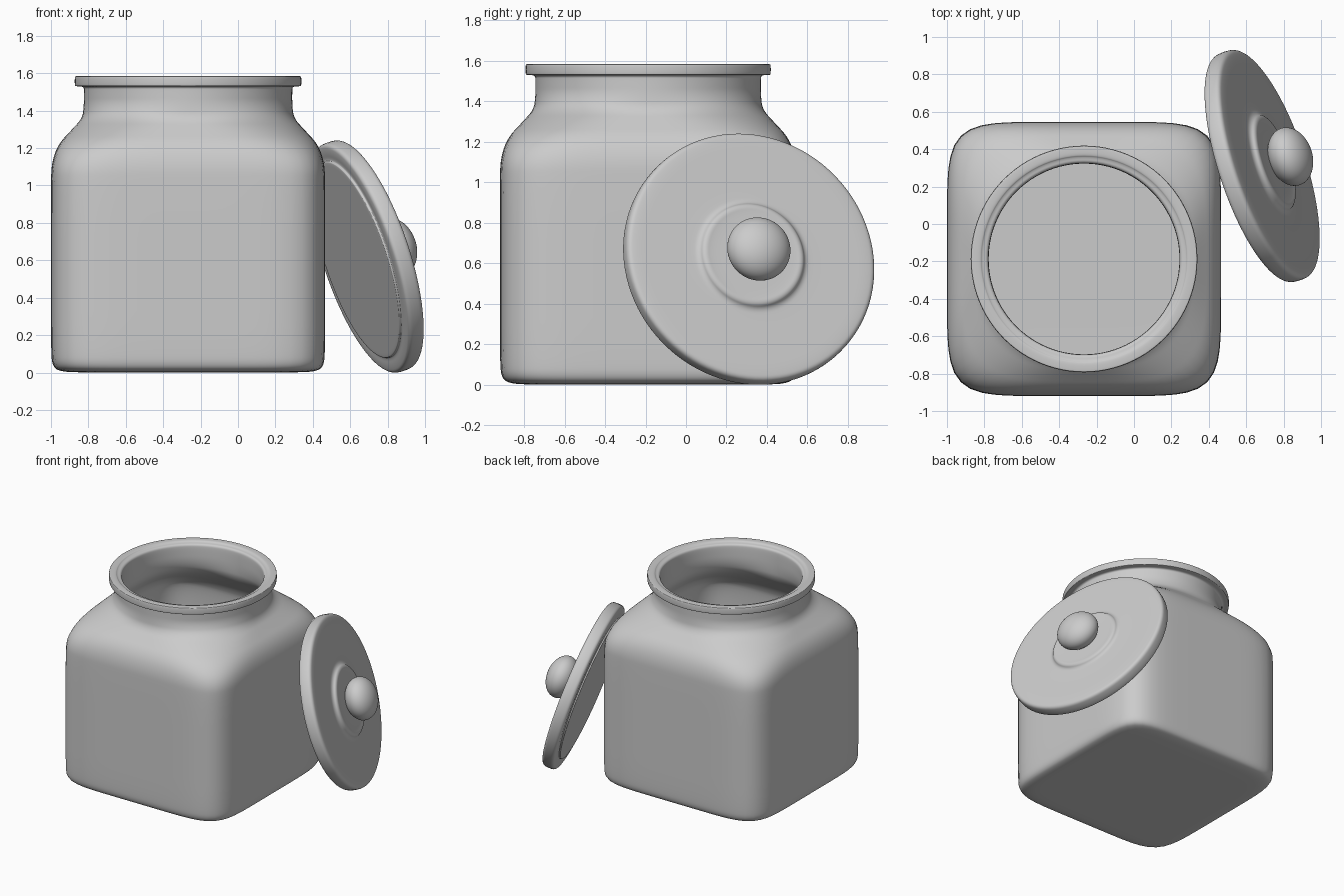
import bpy, bmesh, math
from mathutils import Vector

if "Cube" in bpy.data.objects:
    bpy.data.objects.remove(bpy.data.objects["Cube"])


def soften(points, rounds=3):
    """Round a control profile by corner cutting; the ends stay put."""
    pts = [Vector(p) for p in points]
    for _ in range(rounds):
        out = [pts[0]]
        for a, b in zip(pts, pts[1:]):
            out += [a.lerp(b, 0.25), a.lerp(b, 0.75)]
        pts = out + [pts[-1]]
    return pts


def sweep(name, profile, segments=96):
    """Rings of (half width, height, squareness); squareness 2 is a circle."""
    bm = bmesh.new()
    rings = []
    for size, z, n in profile:
        ring = []
        for i in range(segments):
            a = 2 * math.pi * i / segments
            c, s = math.cos(a), math.sin(a)
            r = size / (abs(c) ** n + abs(s) ** n) ** (1 / n)
            ring.append(bm.verts.new((r * c, r * s, z)))
        rings.append(ring)
    for low, high in zip(rings, rings[1:]):
        for i in range(segments):
            j = (i + 1) % segments
            bm.faces.new((low[i], low[j], high[j], high[i]))
    bmesh.ops.remove_doubles(bm, verts=bm.verts, dist=1e-5)
    bmesh.ops.recalc_face_normals(bm, faces=bm.faces)
    mesh = bpy.data.meshes.new(name)
    bm.to_mesh(mesh)
    bm.free()
    mesh.shade_smooth()
    mesh.set_sharp_from_angle(angle=math.radians(40))
    obj = bpy.data.objects.new(name, mesh)
    bpy.context.collection.objects.link(obj)
    return obj


Q = 6.5  # squareness of the jar body

# Jar: square body, round neck, rolled rim, then the inner wall to the floor
jar_profile = [
    (0, 0, Q), (0.58, 0, Q), (0.68, 0.005, Q), (0.725, 0.03, Q),
    (0.733, 0.12, Q), (0.733, 0.5, Q), (0.733, 1.0, Q), (0.73, 1.12, 6),
    (0.695, 1.22, 4.5), (0.62, 1.30, 3.1), (0.565, 1.36, 2.3),
    (0.557, 1.43, 2), (0.557, 1.50, 2), (0.558, 1.53, 2), (0.60, 1.53, 2),
    (0.606, 1.535, 2), (0.606, 1.58, 2), (0.60, 1.585, 2), (0.555, 1.585, 2),
    (0.545, 1.575, 2), (0.515, 1.57, 2), (0.51, 1.54, 2), (0.51, 1.42, 2),
    (0.52, 1.34, 2.3), (0.58, 1.26, 3.1), (0.65, 1.18, 4.5),
    (0.683, 1.08, 6), (0.683, 0.5, Q), (0.683, 0.12, Q),
    (0.66, 0.055, Q), (0.55, 0.05, Q), (0, 0.05, Q)]
jar = sweep("jar", soften(jar_profile))
jar.location = (-0.267, -0.187, 0)

# Lid: thick disc with a rounded edge, low collar and an underside plug
lid_profile = [
    (0, -0.062, 2), (0.5, -0.062, 2), (0.545, -0.062, 2), (0.55, -0.058, 2),
    (0.552, -0.046, 2), (0.60, -0.05, 2), (0.64, -0.045, 2),
    (0.645, 0.0, 2), (0.64, 0.045, 2), (0.595, 0.052, 2), (0.5, 0.052, 2),
    (0.32, 0.052, 2), (0.275, 0.055, 2), (0.255, 0.085, 2),
    (0.21, 0.08, 2), (0.12, 0.08, 2), (0, 0.08, 2)]
lid = sweep("lid", soften(lid_profile))

# Knob: slightly flattened ball
knob_profile = [(0.16 * math.sin(math.pi * k / 32),
                 0.167 - 0.112 * math.cos(math.pi * k / 32), 2)
                for k in range(33)]
knob = sweep("lid_knob", knob_profile, 64)

# Lean the lid and its knob against the side of the jar
lean = Vector((0.905, 0.30, 0.30)).to_track_quat('Z', 'Y')
for part in (lid, knob):
    part.rotation_mode = 'QUATERNION'
    part.rotation_quaternion = lean
    part.location = (0.685, 0.31, 0.62)
